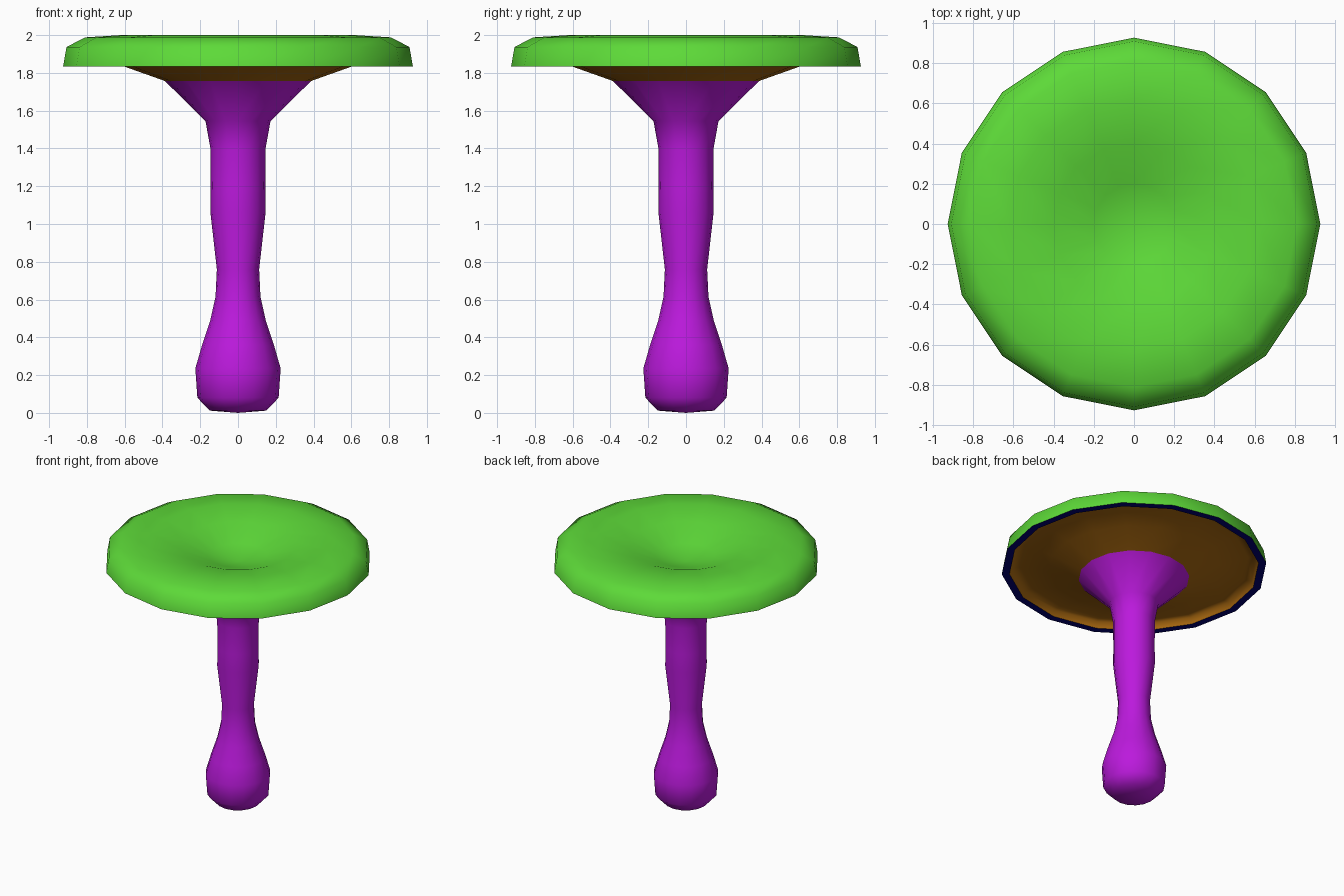
import bpy, bmesh
from math import cos, sin, tau

if "Cube" in bpy.data.objects:
    bpy.data.objects.remove(bpy.data.objects["Cube"])

SIDES = 16


def material(name, rgb):
    m = bpy.data.materials.new(name)
    m.diffuse_color = (*rgb, 1)
    m.use_nodes = True
    m.node_tree.nodes["Principled BSDF"].inputs["Base Color"].default_value = m.diffuse_color
    return m


def lathe(name, profile, mat, flip=False):
    """Spin (radius, z) points around z; radius 0 makes a pole."""
    bm = bmesh.new()
    rings = []
    for r, z in profile:
        n = SIDES if r > 0 else 1
        rings.append([bm.verts.new((r * cos(tau * i / SIDES), r * sin(tau * i / SIDES), z))
                      for i in range(n)])
    for a, b in zip(rings, rings[1:]):
        for i in range(SIDES):
            j = (i + 1) % SIDES
            quad = [a[i % len(a)], a[j % len(a)], b[j % len(b)], b[i % len(b)]]
            face = bm.faces.new(list(dict.fromkeys(quad)))
            face.smooth = True
            if flip:
                face.normal_flip()
    me = bpy.data.meshes.new(name)
    bm.to_mesh(me)
    bm.free()
    me.materials.append(mat)
    ob = bpy.data.objects.new(name, me)
    bpy.context.collection.objects.link(ob)
    return ob


purple = material("stem_purple", (0.50, 0.01, 0.72))
green = material("cap_green", (0.11, 0.70, 0.04))
brown = material("gill_brown", (0.40, 0.14, 0.005))
blue = material("rim_blue", (0.0, 0.0, 0.18))

# Stem with bulbous foot and flared top
lathe("stem", [(0, 0), (0.15, 0.012), (0.215, 0.08), (0.226, 0.235), (0.19, 0.36),
               (0.147, 0.49), (0.119, 0.615), (0.112, 0.76), (0.146, 1.06), (0.145, 1.2),
               (0.146, 1.4), (0.172, 1.545), (0.387, 1.757)], purple)

# Gills continuing the flare up inside the cap
lathe("gills", [(0.387, 1.757), (0.6, 1.833), (0.8, 1.883), (0.86, 1.88), (0.872, 1.833)], brown)

# Flat rim under the cap edge
lathe("rim", [(0.872, 1.833), (0.926, 1.833)], blue)

# Cap with rounded edge and sunken middle
lathe("cap", [(0.926, 1.833), (0.908, 1.937), (0.81, 1.988), (0.62, 2.0),
              (0.4, 1.965), (0.2, 1.89), (0, 1.845)], green)
